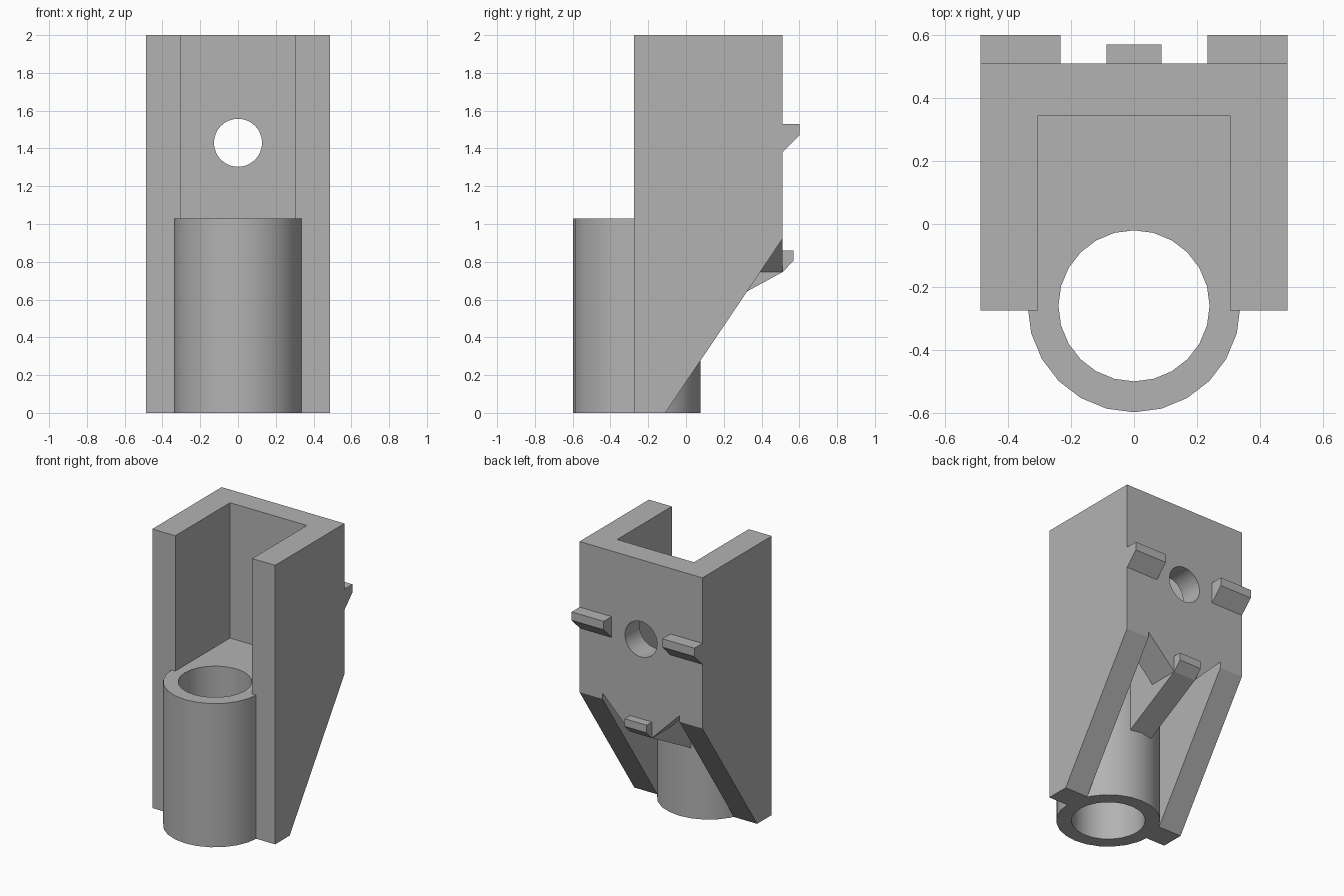
import bpy, bmesh, math
from mathutils import Vector

cube = bpy.data.objects.get("Cube")
if cube:
    bpy.data.objects.remove(cube, do_unlink=True)

mat = bpy.data.materials.new("plain_grey")
mat.use_nodes = True
GREY = (0.45, 0.45, 0.45, 1)
mat.diffuse_color = GREY
mat.node_tree.nodes["Principled BSDF"].inputs["Base Color"].default_value = GREY


def prism(name, outline, axis, start, end):
    """Extrude a 2D outline along an axis; outline uses the other two axes in order."""
    def place(p, d):
        v = list(p)
        v.insert("xyz".index(axis), d)
        return Vector(v)
    bm = bmesh.new()
    face = bm.faces.new([bm.verts.new(place(p, start)) for p in outline])
    new = bmesh.ops.extrude_face_region(bm, geom=[face])["geom"]
    shift = place((0, 0), end - start)
    bmesh.ops.translate(bm, vec=shift, verts=[v for v in new if isinstance(v, bmesh.types.BMVert)])
    bmesh.ops.recalc_face_normals(bm, faces=bm.faces)
    mesh = bpy.data.meshes.new(name)
    bm.to_mesh(mesh)
    bm.free()
    mesh.materials.append(mat)
    obj = bpy.data.objects.new(name, mesh)
    bpy.context.collection.objects.link(obj)
    return obj


def combine(obj, other, operation):
    """Apply a boolean and remove the second object."""
    mod = obj.modifiers.new("bool", 'BOOLEAN')
    mod.operation, mod.solver, mod.object = operation, 'EXACT', other
    bpy.context.view_layer.objects.active = obj
    bpy.ops.object.modifier_apply(modifier=mod.name)
    bpy.data.objects.remove(other, do_unlink=True)


def arc(cx, cy, r, a0, a1, n):
    return [(cx + r * math.cos(math.radians(a0 + (a1 - a0) * i / n)),
             cy + r * math.sin(math.radians(a0 + (a1 - a0) * i / n))) for i in range(n + 1)]


def smooth(obj):
    bpy.ops.object.select_all(action='DESELECT')
    obj.select_set(True)
    bpy.context.view_layer.objects.active = obj
    bpy.ops.object.shade_smooth_by_angle(angle=math.radians(30))


W, IN, RIB = 0.487, 0.305, 0.0875        # outer, inner and rib half widths
FRONT, BACK, BACK_IN = -0.275, 0.51, 0.345
TUBE_Y, TUBE_TOP = -0.26, 1.03
FLARE_LOW = 0.745
FLARE_TOP = FLARE_LOW + IN - RIB

# Channel: back wall with a tapered lower edge, plus two slanted side walls
channel = prism("channel", [(-IN, 2), (IN, 2), (IN, FLARE_TOP), (RIB, FLARE_LOW),
                            (-RIB, FLARE_LOW), (-IN, FLARE_TOP)], "y", BACK_IN, BACK)
side = [(FRONT, 0), (-0.11, 0), (BACK, 0.92), (BACK, 2), (FRONT, 2)]
for s in (-1, 1):
    combine(channel, prism("wall", side, "x", s * IN, s * W), 'UNION')

# Screw hole through the back wall
hole = prism("hole_cutter", arc(0, 1.43, 0.127, 0, 360, 48)[:-1], "y", 0.2, 0.7)
hole.hide_render = True
combine(channel, hole, 'DIFFERENCE')
smooth(channel)

# Tube socket
tube = prism("tube", arc(0, TUBE_Y, 0.338, 0, 360, 24)[:-1], "z", 0, TUBE_TOP)
bore = prism("bore_cutter", arc(0, TUBE_Y, 0.24, 0, 360, 24)[:-1], "z", -0.1, 1.2)
bore.hide_render = True
combine(tube, bore, 'DIFFERENCE')
smooth(tube)

# Floor of the channel, wrapped around the tube
prism("floor", [(IN, TUBE_Y), (IN, BACK_IN), (-IN, BACK_IN), (-IN, TUBE_Y)]
      + arc(0, TUBE_Y, 0.29, 180, 0, 12), "z", FLARE_TOP, TUBE_TOP)

# Flared support under the floor
prism("floor_support", [(-IN, FLARE_TOP), (-RIB, FLARE_LOW), (RIB, FLARE_LOW), (IN, FLARE_TOP)],
      "y", 0.29, BACK_IN)

# Sloped rib from the tube to the back, ending in the lower tab
prism("rib", [(0.03, 0.483), (BACK, FLARE_LOW), (0.57, 0.805), (0.57, 0.86),
              (BACK - 0.02, 0.86), (BACK_IN - 0.02, 1.0), (0.03, 1.0)], "x", -RIB, RIB)

# Upper tabs with chamfered undersides
for s, label in ((1, "left"), (-1, "right")):
    prism(label + "_tab", [(BACK, 1.53), (0.6, 1.53), (0.6, 1.47), (BACK, 1.38)],
          "x", s * 0.233, s * W)
